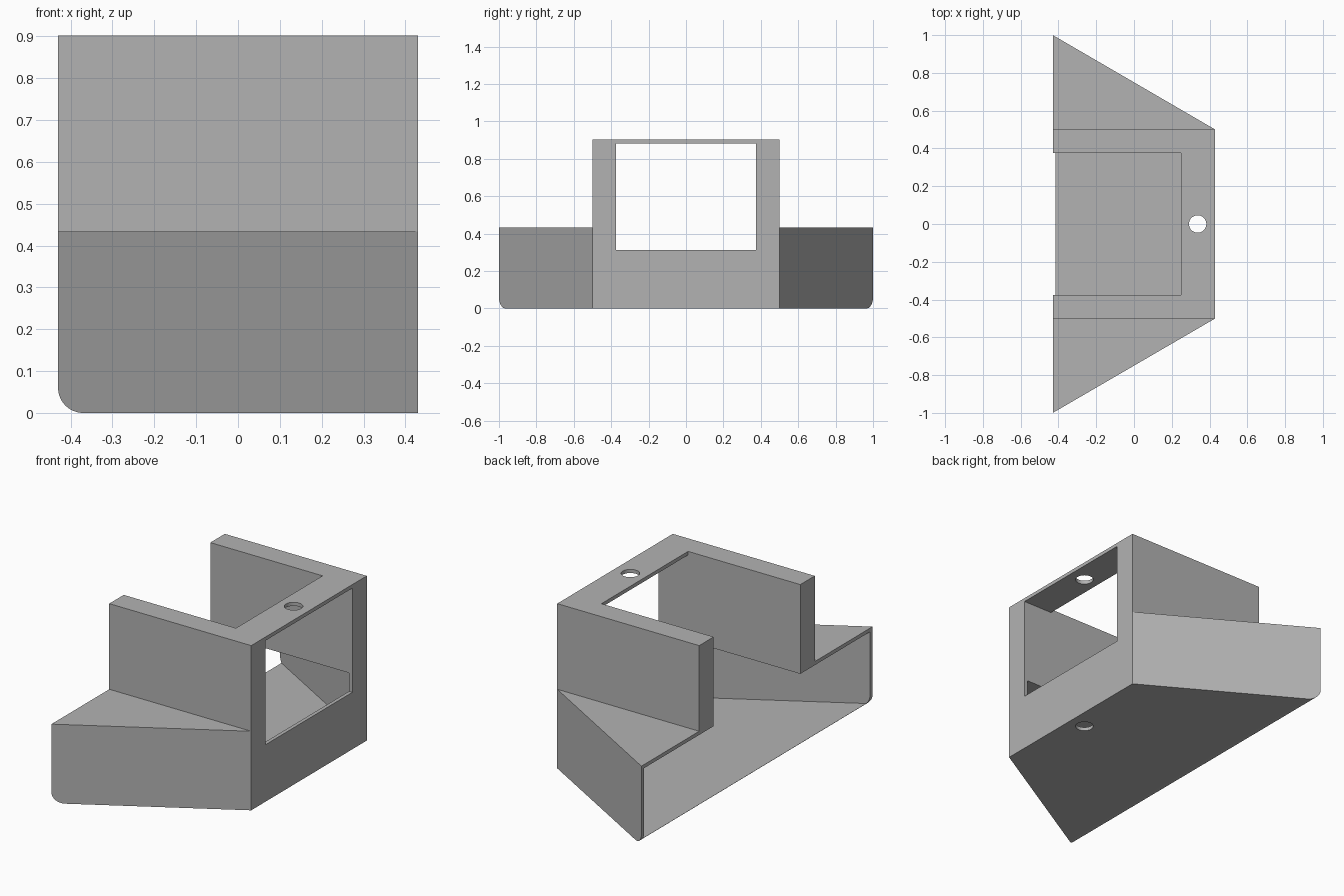
import bpy, bmesh, math
from mathutils import Vector

cube = bpy.data.objects.get("Cube")
if cube:
    bpy.data.objects.remove(cube, do_unlink=True)

X, TOP, BASE, WALL = 0.43, 0.902, 0.433, 0.02
INNER = 0.375     # half width of the channel between the uprights
ROUND = 0.06      # radius of the lower open edge

grey = bpy.data.materials.new("plain grey")
grey.use_nodes = True
colour = (0.45, 0.45, 0.45, 1)
grey.diffuse_color = colour
grey.node_tree.nodes["Principled BSDF"].inputs["Base Color"].default_value = colour


def prism(name, outline, lo, hi, axis="z"):
    """Extrude an outline along z (points are x, y) or y (points are x, z)."""
    bm = bmesh.new()
    place = (lambda a, b: (a, b, lo)) if axis == "z" else (lambda a, b: (a, lo, b))
    face = bm.faces.new([bm.verts.new(place(a, b)) for a, b in outline])
    out = bmesh.ops.extrude_face_region(bm, geom=[face])
    step = Vector((0, 0, hi - lo)) if axis == "z" else Vector((0, hi - lo, 0))
    moved = [v for v in out["geom"] if isinstance(v, bmesh.types.BMVert)]
    bmesh.ops.translate(bm, verts=moved, vec=step)
    bmesh.ops.recalc_face_normals(bm, faces=bm.faces)
    mesh = bpy.data.meshes.new(name)
    bm.to_mesh(mesh)
    bm.free()
    mesh.materials.append(grey)
    obj = bpy.data.objects.new(name, mesh)
    bpy.context.collection.objects.link(obj)
    return obj


def box(name, x0, x1, half_y, z0, z1):
    return prism(name, [(x0, -half_y), (x1, -half_y), (x1, half_y), (x0, half_y)], z0, z1)


def trapezoid(x0, x1, inset):
    """Plan outline with sides that taper towards +x."""
    slope = 0.5 / (2 * X)
    half = lambda x: 0.75 - slope * x - inset * math.hypot(1, slope)
    return [(x0, -half(x0)), (x1, -half(x1)), (x1, half(x1)), (x0, half(x0))]


def circle(cx, cy, radius, count, start=0, sweep=2 * math.pi):
    return [(cx + radius * math.cos(start + sweep * i / count),
             cy + radius * math.sin(start + sweep * i / count)) for i in range(count)]


def combine(target, tool, operation):
    mod = target.modifiers.new(operation.lower(), "BOOLEAN")
    mod.operation, mod.solver, mod.object = operation, "EXACT", tool
    bpy.context.view_layer.objects.active = target
    bpy.ops.object.modifier_apply(modifier=mod.name)
    bpy.data.objects.remove(tool, do_unlink=True)


# Flared base with a rounded lower edge on the open side
body = prism("bracket_housing", trapezoid(-X, X, 0), 0, BASE)
corner = circle(ROUND - X, ROUND, ROUND, 16, math.pi, math.pi / 2) + [(ROUND - X, 0)]
side_profile = corner + [(X + 0.1, 0), (X + 0.1, 1), (-X, 1)]
combine(body, prism("rounded_side", side_profile, -1.2, 1.2, "y"), "INTERSECT")

# Upright block
combine(body, box("upright_block", -X, X, 0.5, 0.2, TOP), "UNION")

# Hollow base, window channel, open top and screw hole
cutters = [
    prism("base_hollow", trapezoid(-0.6, X - WALL, WALL), WALL, BASE - WALL),
    box("window_channel", -0.6, 0.6, INNER, 0.312, TOP - WALL),
    box("top_opening", -0.6, 0.25, INNER, 0.7, 1.1),
    prism("screw_hole", circle(0.337, 0, 0.046, 48), -0.2, 1.2),
]
for cutter in cutters:
    combine(body, cutter, "DIFFERENCE")

# Smooth the round surfaces only
bpy.ops.object.select_all(action="DESELECT")
body.select_set(True)
bpy.context.view_layer.objects.active = body
bpy.ops.object.shade_smooth_by_angle(angle=math.radians(25))
